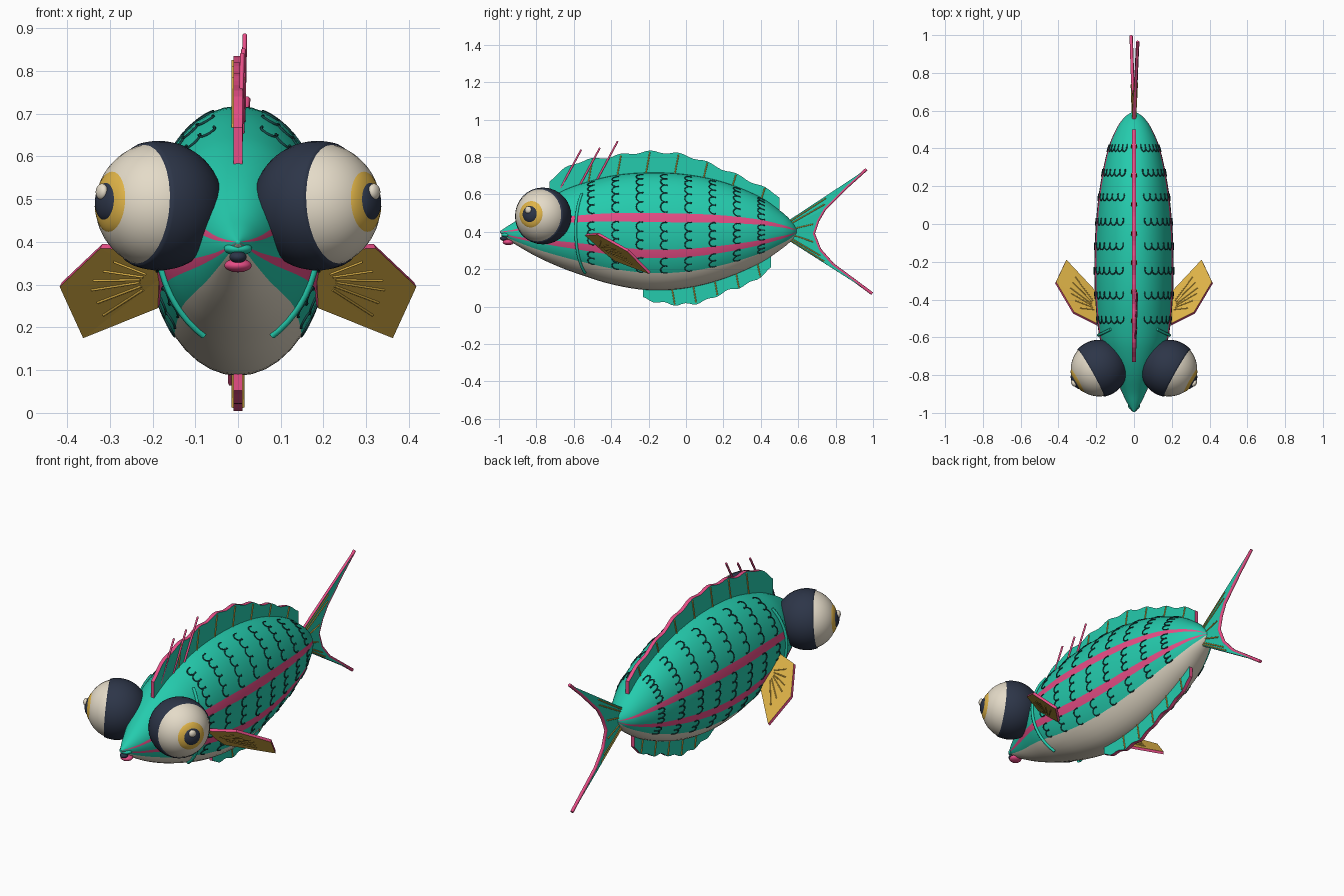
import bpy, bmesh, math
from mathutils import Vector

if "Cube" in bpy.data.objects:
    bpy.data.objects.remove(bpy.data.objects["Cube"])


def material(name, rgb):
    m = bpy.data.materials.new(name)
    m.diffuse_color = (*rgb, 1)
    m.use_nodes = True
    m.node_tree.nodes["Principled BSDF"].inputs["Base Color"].default_value = m.diffuse_color
    return m


TEAL = material("teal", (0.018, 0.60, 0.42))
PINK = material("pink", (0.80, 0.075, 0.24))
CREAM = material("cream", (0.78, 0.71, 0.58))
GOLD = material("gold", (0.75, 0.46, 0.065))
NAVY = material("navy", (0.026, 0.036, 0.065))
DARK = material("dark_teal", (0.008, 0.065, 0.065))

# Body stations: y, top z, bottom z, half width
STATIONS = [(-0.995, .403, .395, .005), (-0.95, .433, .357, .035), (-0.9, .465, .325, .06),
            (-0.8, .54, .268, .105), (-0.7, .60, .222, .15), (-0.6, .645, .183, .183),
            (-0.4, .70, .120, .205), (-0.2, .718, .088, .21), (0, .708, .098, .202),
            (0.2, .667, .148, .18), (0.4, .585, .235, .137), (0.52, .50, .315, .085),
            (0.57, .45, .36, .045), (0.592, .415, .395, .012)]


def sample(table, y):
    """Smooth interpolation of a table keyed on its first column."""
    n = len(table)
    i = max(0, min(n - 2, sum(1 for r in table if r[0] <= y) - 1))
    a, b = table[i], table[i + 1]
    p, q = table[max(i - 1, 0)], table[min(i + 2, n - 1)]
    h = b[0] - a[0]
    t = max(0.0, min(1.0, (y - a[0]) / h))
    out = []
    for k in range(1, len(a)):
        ma = (b[k] - p[k]) / (b[0] - p[0]) * h
        mb = (q[k] - a[k]) / (q[0] - a[0]) * h
        out.append((2*t**3 - 3*t*t + 1)*a[k] + (t**3 - 2*t*t + t)*ma
                   + (3*t*t - 2*t**3)*b[k] + (t**3 - t*t)*mb)
    return out


def surface(y, deg, side=1, off=0.0):
    """Point on the body skin at a given angle above the horizontal."""
    top, bot, w = sample(STATIONS, y)
    a = math.radians(deg)
    return (side * (w + off) * math.cos(a), y, (top + bot) / 2 + ((top - bot) / 2 + off) * math.sin(a))


def finish(name, bm, mats, smooth=True):
    bmesh.ops.recalc_face_normals(bm, faces=bm.faces)
    me = bpy.data.meshes.new(name)
    bm.to_mesh(me)
    bm.free()
    ob = bpy.data.objects.new(name, me)
    bpy.context.collection.objects.link(ob)
    for m in mats:
        me.materials.append(m)
    for p in me.polygons:
        p.use_smooth = smooth
    return ob


def tubes(name, paths, radius, mat):
    """Round tubes along polylines, as one mesh."""
    cu = bpy.data.curves.new(name, 'CURVE')
    cu.dimensions = '3D'
    cu.bevel_depth = radius
    cu.bevel_resolution = 1
    cu.use_fill_caps = True
    for path in paths:
        s = cu.splines.new('POLY')
        s.points.add(len(path) - 1)
        for pt, co in zip(s.points, path):
            pt.co = (*co, 1)
    cu.materials.append(mat)
    ob = bpy.data.objects.new(name, cu)
    bpy.context.collection.objects.link(ob)
    bpy.ops.object.select_all(action='DESELECT')
    ob.select_set(True)
    bpy.context.view_layer.objects.active = ob
    bpy.ops.object.convert(target='MESH')


def thicken(ob, thick):
    """Give a sheet thickness, its rim taking the second material."""
    mod = ob.modifiers.new("thickness", 'SOLIDIFY')
    mod.thickness = thick
    mod.offset = 0
    mod.material_offset_rim = 1


def strip(name, low, high, thick):
    """Thin fin spanned between two polylines."""
    bm = bmesh.new()
    a = [bm.verts.new(p) for p in low]
    b = [bm.verts.new(p) for p in high]
    for i in range(len(a) - 1):
        bm.faces.new((a[i], a[i + 1], b[i + 1], b[i]))
    thicken(finish(name, bm, [TEAL, PINK], False), thick)


def ellipsoid(name, loc, size, mat, axis=(0, 0, 1), cut=None):
    """Scaled sphere turned along an axis; cut removes what lies above that local z."""
    bm = bmesh.new()
    bmesh.ops.create_uvsphere(bm, u_segments=32, v_segments=24, radius=1)
    if cut is not None:
        bmesh.ops.bisect_plane(bm, geom=bm.verts[:] + bm.edges[:] + bm.faces[:],
                               plane_co=(0, 0, cut), plane_no=(0, 0, 1), clear_outer=True)
        bmesh.ops.holes_fill(bm, edges=[e for e in bm.edges if e.is_boundary], sides=0)
    bmesh.ops.scale(bm, vec=size, verts=bm.verts)
    ob = finish(name, bm, [mat])
    ob.location = loc
    ob.rotation_euler = Vector(axis).to_track_quat('Z', 'Y').to_euler()


# Body: stripes and belly coloured by angle around the section
bm = bmesh.new()
SEG, RINGS = 40, 72
rings = []
for i in range(RINGS + 1):
    y = -0.2015 - 0.7935 * math.cos(math.pi * i / RINGS)
    rings.append([bm.verts.new(surface(y, 360 * j / SEG)) for j in range(SEG)])
for r, s in zip(rings, rings[1:]):
    for j in range(SEG):
        f = bm.faces.new((r[j], r[(j + 1) % SEG], s[(j + 1) % SEG], s[j]))
        deg = math.degrees(math.asin(math.sin(math.radians((j + 0.5) * 360 / SEG))))
        f.material_index = 1 if 9 < deg < 18 or -27 < deg < -18 else 2 if deg < -45 else 0
bm.faces.new(rings[0])
bm.faces.new(rings[-1])
finish("body", bm, [TEAL, PINK, CREAM])

# Scales: rows of small round arcs, and gill covers, on both flanks
arcs, gills = [], []
for side in (-1, 1):
    for row in range(8):
        y0 = -0.50 + 0.13 * row
        spans = [(19 + 11 * k, 30 + 11 * k) for k in range(5)] + [(-18 + 9 * k, -9 + 9 * k) for k in range(3)]
        for start, end in spans + [(-36, -27), (-45, -36)]:
            mid, half = (start + end) / 2, (end - start) / 2
            arc = []
            for t in range(11):
                a = math.radians(-115 + 23 * t)
                arc.append(surface(y0 - 0.026 * math.cos(a), mid + half * math.sin(a), side, 0.001))
            arcs.append(arc)
    gills.append([surface(-0.59 + 0.05 * ((t - 8) / 10) ** 2, 50 - 116 * t / 18, side, 0.004)
                  for t in range(19)])
tubes("scales", arcs, 0.0032, DARK)
tubes("gill_covers", gills, 0.008, TEAL)


# Dorsal and anal fins: gently wavy edge, pink rim, gold rays
def wavy_fin(name, edge, root_deg, sign, count):
    y0, y1 = edge[0][0], edge[-1][0]
    n = count * 6
    low, high = [], []
    for i in range(n + 1):
        y = y0 + (y1 - y0) * i / n
        base = surface(min(y, 0.5), root_deg)[2]
        low.append((0, y, base - sign * 0.025))
        high.append((0, y, sample(edge, y)[0] - sign * 0.007 * math.cos(math.pi * i / 3)))
    strip(name, low, high, 0.02)
    rays = []
    for i in range(9, n - 2, 6):
        for s in (-1, 1):
            a, b = Vector(low[i - 1]), Vector(high[i])
            off = Vector((s * 0.011, 0, 0))
            rays.append([a + off, a.lerp(b, 0.93) + off])
    tubes(name + "_rays", rays, 0.004, GOLD)


wavy_fin("dorsal_fin", [(-0.73, .675), (-0.6, .765), (-0.45, .795), (-0.2, .828), (0, .808),
                        (0.2, .735), (0.38, .655), (0.5, .59)], 90, 1, 8)
wavy_fin("anal_fin", [(-0.23, .045), (-0.12, .018), (0, .012), (0.1, .03), (0.2, .075),
                      (0.35, .13), (0.455, .205)], -90, -1, 6)

# Leading spines of the back
tubes("back_spines", [[(x, y, z), (x + 0.004, y + 0.11, z + 0.205)]
                      for x, y, z in ((0.006, -.67, .635), (0.009, -.57, .645), (0.012, -.475, .68))],
      0.0055, PINK)

# Forked tail fin, slightly twisted
rear = [(.02, .965, .735), (.015, .865, .645), (.01, .74, .52), (.005, .705, .46), (0, .682, .39),
        (-.004, .715, .305), (-.008, .785, .225), (-.015, .995, .07)]
root = [(0, .555, .465 - 0.115 * i / 7) for i in range(8)]
strip("tail_fin", root, rear, 0.014)
tubes("tail_rim", [rear], 0.009, PINK)
tail_rays = []
for s in (-1, 1):
    for i, f, reach in ((0, .6, .55), (1, .5, .75), (3, .2, .85), (4, .6, .85), (5, .8, .75), (6, .5, .55)):
        a = Vector(root[i]).lerp(Vector(root[i + 1]), f)
        b = Vector(rear[i]).lerp(Vector(rear[i + 1]), f)
        off = Vector((s * 0.008, 0, 0))
        tail_rays.append([a + off, a.lerp(b, reach) + off])
tubes("tail_rays", tail_rays, 0.0035, GOLD)

# Parts that repeat on both sides
for side, tag in ((-1, "left"), (1, "right")):
    # Pectoral fin
    pts = [Vector((side * x, y, z)) for x, y, z in
           ((.18, -.54, .385), (.32, -.47, .39), (.415, -.31, .30), (.36, -.193, .18), (.185, -.38, .25))]
    bm = bmesh.new()
    vs = [bm.verts.new(p) for p in pts]
    hub = (pts[0] + pts[4]) / 2
    mid = bm.verts.new(hub)
    for i in range(4):
        bm.faces.new((mid, vs[i], vs[i + 1]))
    thicken(finish("pectoral_fin_" + tag, bm, [GOLD, PINK], False), 0.014)
    rays = []
    for i in (1, 2):
        for f in (0.15, 0.5, 0.85):
            tip = pts[i].lerp(pts[i + 1], f)
            nrm = (pts[i] - hub).cross(pts[i + 1] - hub).normalized() * 0.0075
            rays += [[hub.lerp(tip, 0.2) + nrm * s, hub.lerp(tip, 0.7) + nrm * s] for s in (-1, 1)]
    tubes("pectoral_rays_" + tag, rays, 0.003, GOLD)

    # Bulging eye: ball, lid, iris, pupil, glint
    c = Vector((side * 0.186, -0.765, 0.485))
    d = Vector((side * 0.87, -0.49, 0.07)).normalized()
    ellipsoid("eyeball_" + tag, c, (.148,) * 3, CREAM, d)
    ellipsoid("eyelid_" + tag, c, (.152,) * 3, NAVY, d, 0.32)
    ellipsoid("iris_" + tag, c + d * 0.113, (.079, .079, .038), GOLD, d)
    ellipsoid("pupil_" + tag, c + d * 0.135, (.047, .047, .025), NAVY, d)
    ellipsoid("glint_" + tag, c + d * 0.153 + Vector((0, -0.004, 0.022)), (.019, .019, .012), CREAM, d)

# Mouth
ellipsoid("upper_lip", (0, -.957, .384), (.033, .03, .015), TEAL)
ellipsoid("mouth_opening", (0, -.972, .365), (.02, .022, .014), NAVY)
ellipsoid("lower_lip", (0, -.95, .345), (.032, .03, .016), PINK)
